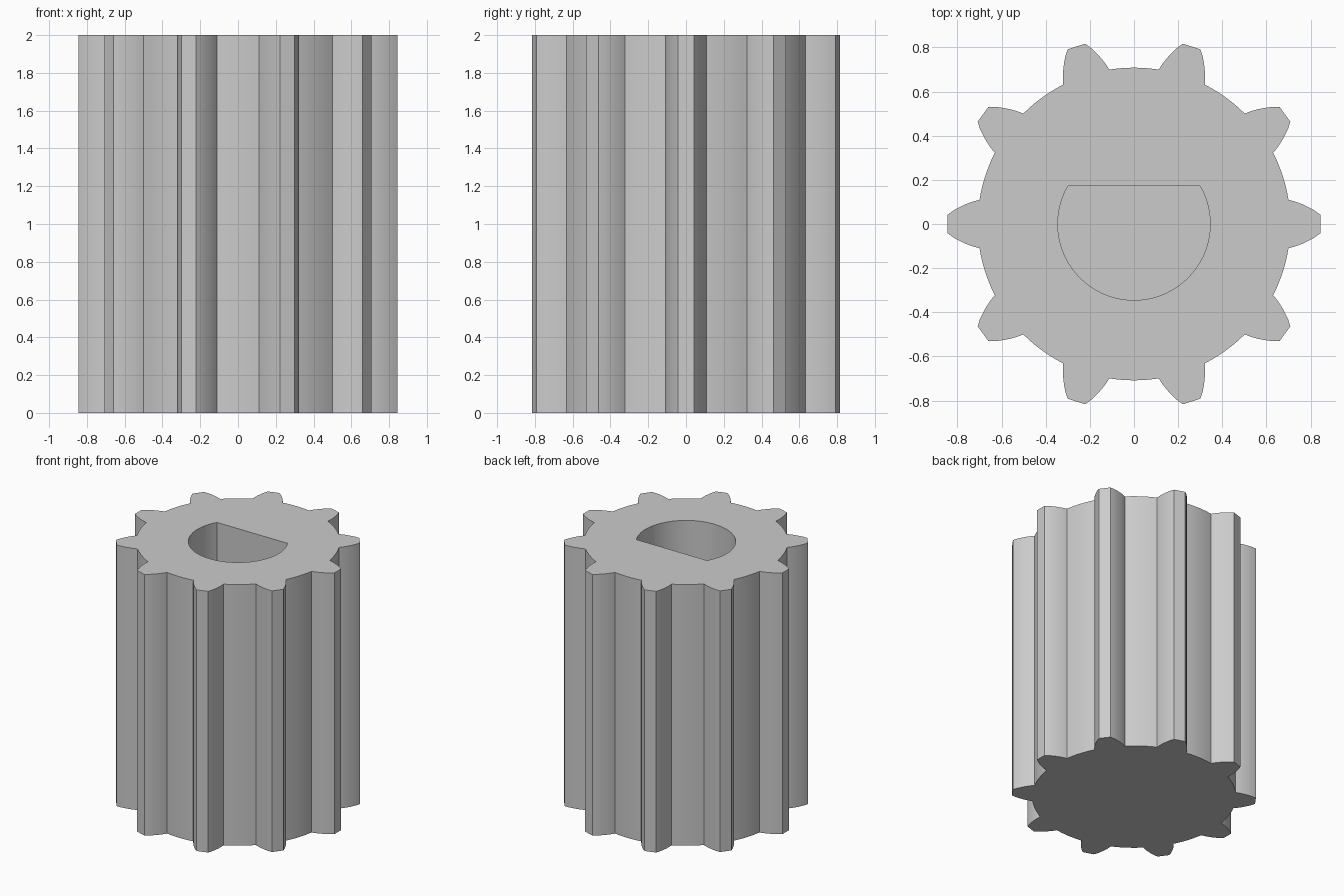
import bpy
import bmesh
from math import radians, cos, sin, asin, pi

if "Cube" in bpy.data.objects:
    bpy.data.objects.remove(bpy.data.objects["Cube"], do_unlink=True)

TEETH, HEIGHT = 10, 2.0
ROOT, TIP = 0.708, 0.846
BORE, FLAT_Y, BORE_FLOOR = 0.345, 0.172, 0.5

steel = bpy.data.materials.new("plain_grey")
steel.use_nodes = True
grey = (0.6, 0.6, 0.6, 1)
steel.diffuse_color = grey
steel.node_tree.nodes["Principled BSDF"].inputs["Base Color"].default_value = grey


def prism(name, outline, bottom, top):
    """Extrude a closed outline from bottom to top."""
    bm = bmesh.new()
    base = bm.faces.new([bm.verts.new((x, y, bottom)) for x, y in outline])
    side = bmesh.ops.extrude_face_region(bm, geom=[base])
    moved = [v for v in side["geom"] if isinstance(v, bmesh.types.BMVert)]
    bmesh.ops.translate(bm, verts=moved, vec=(0, 0, top - bottom))
    bmesh.ops.recalc_face_normals(bm, faces=bm.faces)
    mesh = bpy.data.meshes.new(name)
    bm.to_mesh(mesh)
    bm.free()
    mesh.materials.append(steel)
    obj = bpy.data.objects.new(name, mesh)
    bpy.context.collection.objects.link(obj)
    return obj


# One curved tooth flank as (radius, half angle in degrees), root to tip
flank = [(ROOT, 8.9), (0.735, 8.0), (0.765, 6.8), (0.792, 5.6), (0.82, 4.3), (TIP, 2.8)]
pitch = 360 / TEETH
gap_steps = 6
profile = [(r, -a) for r, a in flank] + [(r, a) for r, a in reversed(flank)]
gap = pitch - 2 * flank[0][1]
profile += [(ROOT, flank[0][1] + gap * i / gap_steps) for i in range(1, gap_steps)]

# Toothed body
outline = []
for k in range(TEETH):
    for r, a in profile:
        t = radians(a + k * pitch)
        outline.append((r * cos(t), r * sin(t)))
gear = prism("gear_body", outline, 0, HEIGHT)

# D-shaped blind shaft hole
start = pi - asin(FLAT_Y / BORE)
sweep = pi + 2 * asin(FLAT_Y / BORE)
steps = 48
d_shape = [(BORE * cos(start + sweep * i / steps), BORE * sin(start + sweep * i / steps))
           for i in range(steps + 1)]
cutter = prism("shaft_hole_cutter", d_shape, BORE_FLOOR, HEIGHT + 0.2)
cutter.hide_render = True

cut = gear.modifiers.new("shaft_hole", 'BOOLEAN')
cut.operation = 'DIFFERENCE'
cut.solver = 'EXACT'
cut.object = cutter

for o in bpy.context.selected_objects:
    o.select_set(False)
bpy.context.view_layer.objects.active = gear
gear.select_set(True)
bpy.ops.object.modifier_apply(modifier=cut.name)
bpy.data.objects.remove(cutter, do_unlink=True)
bpy.ops.object.shade_smooth_by_angle(angle=radians(30))
